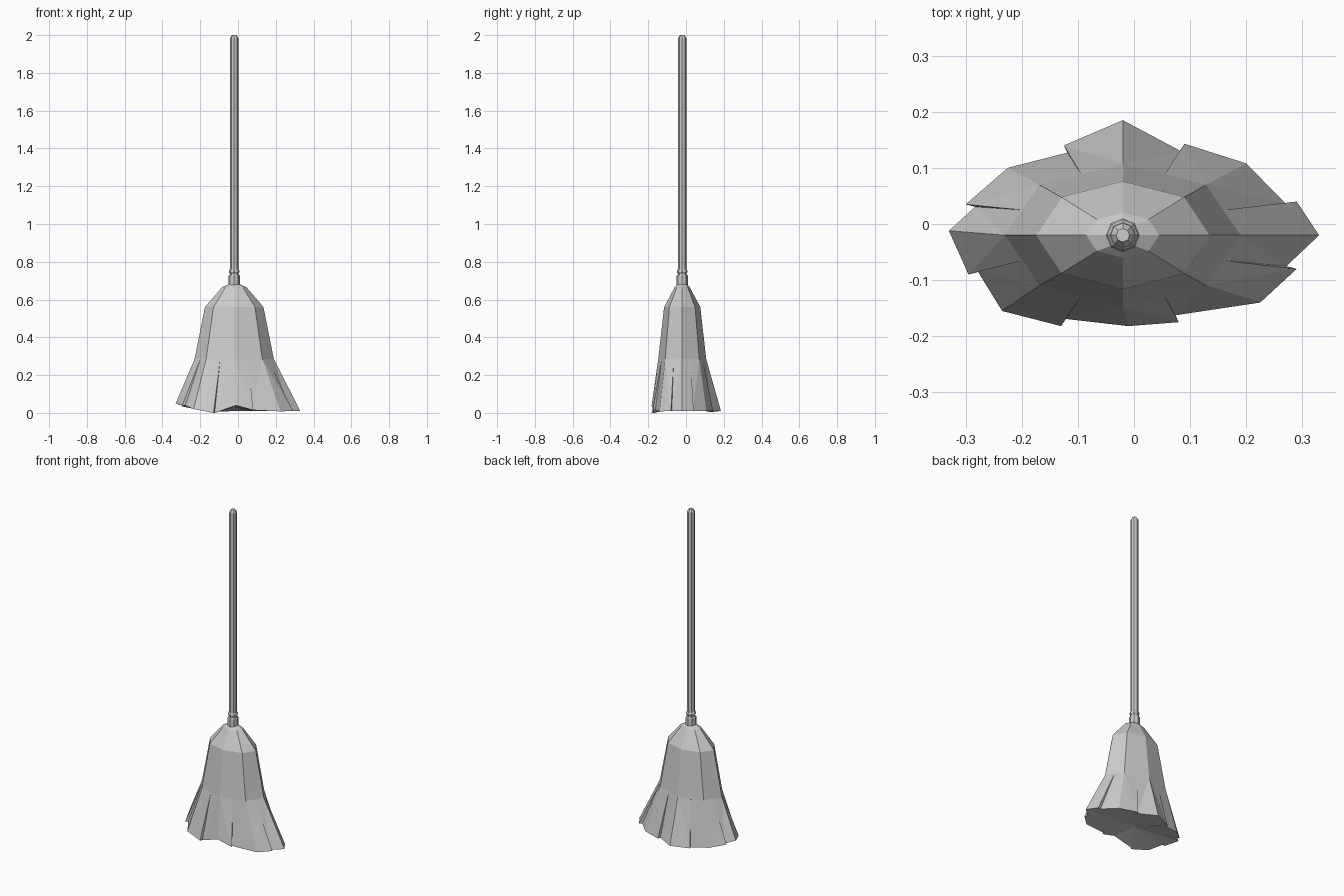
import bpy, bmesh, math

if "Cube" in bpy.data.objects:
    bpy.data.objects.remove(bpy.data.objects["Cube"])

CX, CY = -0.02, -0.02   # broom axis

mat = bpy.data.materials.new("light grey")
mat.diffuse_color = (0.6, 0.6, 0.6, 1)
mat.use_nodes = True
mat.node_tree.nodes["Principled BSDF"].inputs["Base Color"].default_value = mat.diffuse_color

def ring(rx, ry, z, n=8, rot=0.0):
    return [(CX + rx * math.cos(2 * math.pi * i / n + rot),
             CY + ry * math.sin(2 * math.pi * i / n + rot), z) for i in range(n)]

def make(name, bm):
    bmesh.ops.remove_doubles(bm, verts=bm.verts, dist=1e-5)
    bmesh.ops.dissolve_degenerate(bm, edges=bm.edges, dist=1e-5)
    bmesh.ops.recalc_face_normals(bm, faces=bm.faces)
    me = bpy.data.meshes.new(name)
    bm.to_mesh(me)
    bm.free()
    me.materials.append(mat)
    ob = bpy.data.objects.new(name, me)
    bpy.context.collection.objects.link(ob)

def bridge(bm, a, b):
    n = len(a)
    for i in range(n):
        j = (i + 1) % n
        bm.faces.new((a[i], a[j], b[j], b[i]))

def lathe(name, profile):
    bm = bmesh.new()
    rows = [[bm.verts.new(p) for p in ring(r, r, z)] for r, z in profile]
    for a, b in zip(rows, rows[1:]):
        bridge(bm, a, b)
    bm.faces.new(rows[0])
    bm.faces.new(rows[-1])
    make(name, bm)

# Handle with rounded tip, metal collar and binding ring
lathe("handle", [(0.022, 0.70), (0.022, 1.985), (0.012, 2.0)])
lathe("collar", [(0.030, 0.665), (0.030, 0.725), (0.026, 0.731)])
lathe("binding_ring", [(0.023, 0.738), (0.028, 0.745), (0.028, 0.753), (0.023, 0.760)])

# Bristle head: eight-sided shoulders and body
bm = bmesh.new()
sizes = [(0.028, 0.026, 0.682), (0.065, 0.04, 0.665), (0.155, 0.096, 0.56), (0.21, 0.127, 0.285)]
rows = [[bm.verts.new(p) for p in ring(*s)] for s in sizes]
bm.faces.new(rows[0])
for a, b in zip(rows[:2], rows[1:3]):
    bridge(bm, a, b)

# Ragged hem: points alternate between ridges and folds
hem = [(0.33, -0.02, 0.01), (0.29, 0.04, 0.01), (0.20, 0.108, 0.01), (0.09, 0.143, 0.01),
       (-0.02, 0.185, 0.01), (-0.125, 0.14, 0.005), (-0.225, 0.10, 0.02), (-0.30, 0.035, 0.035),
       (-0.33, -0.012, 0.05), (-0.295, -0.09, 0.04), (-0.235, -0.155, 0.02), (-0.13, -0.182, 0.0),
       (-0.01, -0.182, 0.04), (0.08, -0.175, 0.015), (0.225, -0.14, 0.008), (0.29, -0.08, 0.01)]
waist = rows[3]
bottom = []
for i in range(8):
    j = (i + 1) % 8
    ridge, fold, nxt = hem[2 * i], hem[2 * i + 1], hem[(2 * i + 2) % 16]
    # fold starts at the middle of the waist edge
    mid = bm.verts.new((waist[i].co + waist[j].co) / 2)
    a = bm.verts.new(ridge)
    b = bm.verts.new(fold)
    c = bm.verts.new((CX + (fold[0] - CX) * 0.94, CY + (fold[1] - CY) * 0.92, fold[2]))
    d = bm.verts.new(nxt)
    bm.faces.new((rows[2][i], rows[2][j], waist[j], mid, waist[i]))
    bm.faces.new((waist[i], mid, b))
    bm.faces.new((waist[i], b, a))
    bm.faces.new((mid, c, b))
    bm.faces.new((mid, waist[j], c))
    bm.faces.new((waist[j], d, c))
    bottom += [a, b, c]
    if i == 7:
        bottom.append(d)

# Underside
centre = bm.verts.new((CX, CY, 0.03))
for p, q in zip(bottom, bottom[1:]):
    bm.faces.new((p, centre, q))
make("bristles", bm)
